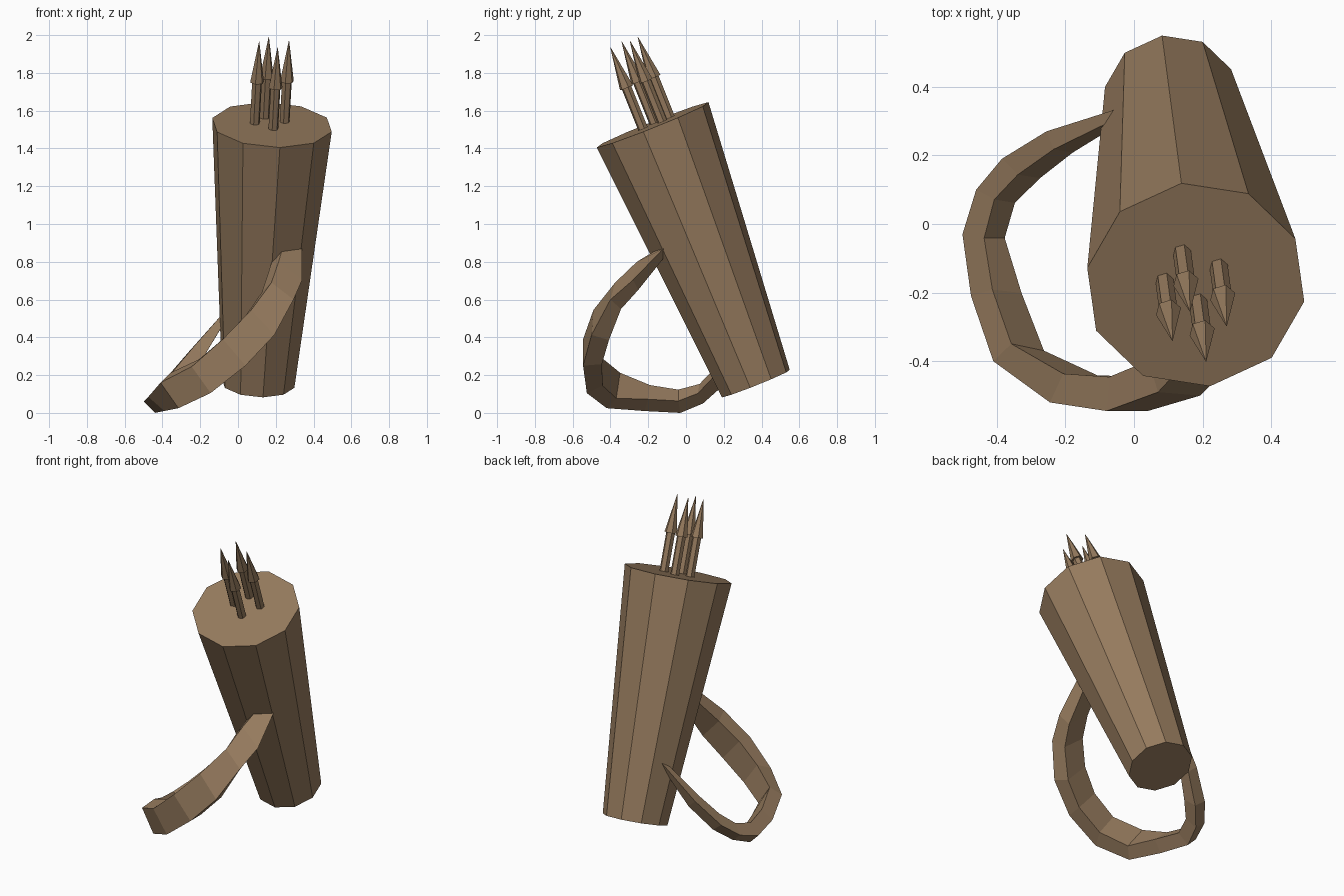
import bpy, bmesh, math
from mathutils import Vector, Matrix

cube = bpy.data.objects.get("Cube")
if cube:
    bpy.data.objects.remove(cube, do_unlink=True)

leather = bpy.data.materials.new("brown_leather")
leather.use_nodes = True
brown = (0.305, 0.198, 0.112, 1)
leather.diffuse_color = brown
leather.node_tree.nodes["Principled BSDF"].inputs["Base Color"].default_value = brown


def finish(bm, name):
    """Turn a bmesh into a flat shaded object."""
    bmesh.ops.recalc_face_normals(bm, faces=bm.faces[:])
    mesh = bpy.data.meshes.new(name)
    bm.to_mesh(mesh)
    bm.free()
    mesh.materials.append(leather)
    obj = bpy.data.objects.new(name, mesh)
    bpy.context.collection.objects.link(obj)
    return obj


def loft(bm, rings):
    """Skin a list of point rings and cap both ends."""
    rows = [[bm.verts.new(p) for p in ring] for ring in rings]
    for low, high in zip(rows, rows[1:]):
        for i in range(len(low)):
            j = (i + 1) % len(low)
            bm.faces.new((low[i], low[j], high[j], high[i]))
    bm.faces.new(rows[0])
    bm.faces.new(rows[-1])


def tapered(name, base, axis, profile, sides, phase):
    """Sweep (radius, height) pairs round an axis."""
    turn = Vector((0, 0, 1)).rotation_difference(axis)
    angles = [phase + math.tau * i / sides for i in range(sides)]
    bm = bmesh.new()
    loft(bm, [[base + turn @ Vector((r * math.cos(a), r * math.sin(a), h)) for a in angles]
              for r, h in profile])
    return finish(bm, name)


# Leaning body, wider at the mouth
bottom, top = Vector((0.107, 0.37, 0.155)), Vector((0.18, -0.177, 1.525))
axis = (top - bottom).normalized()
tapered("quiver_body", bottom, axis, [(0.195, 0), (0.322, (top - bottom).length)], 10, math.radians(98))

# Four arrows, point up, parallel to the body
tips = [(0.112, -0.34, 1.965), (0.163, -0.255, 1.99), (0.21, -0.4, 1.935), (0.27, -0.297, 1.97)]
for n, tip in enumerate(tips, 1):
    start = Vector(tip) - axis * 0.5
    tapered(f"arrow_shaft_{n}", start, axis, [(0.027, 0), (0.027, 0.29)], 6, 0.3)
    tapered(f"arrow_head_{n}", start, axis, [(0.038, 0.27), (0.001, 0.5)], 6, 0.3)

# Carrying strap: upper and lower outer edge at each station, and thickness
stations = [
    ((-0.05, 0.335, 0.56), (-0.04, 0.32, 0.53), 0.03),
    ((-0.255, 0.27, 0.33), (-0.2, 0.26, 0.28), 0.06),
    ((-0.385, 0.19, 0.18), (-0.32, 0.18, 0.13), 0.08),
    ((-0.46, 0.1, 0.1), (-0.4, 0.09, 0.05), 0.08),
    ((-0.5, -0.03, 0.06), (-0.44, -0.03, 0), 0.09),
    ((-0.475, -0.21, 0.085), (-0.39, -0.22, 0.01), 0.09),
    ((-0.41, -0.4, 0.16), (-0.315, -0.42, 0.025), 0.09),
    ((-0.245, -0.52, 0.245), (-0.145, -0.525, 0.105), 0.1),
    ((-0.08, -0.545, 0.39), (0.04, -0.545, 0.25), 0.1),
    ((0.07, -0.49, 0.545), (0.193, -0.5, 0.413), 0.1),
    ((0.177, -0.375, 0.69), (0.294, -0.4, 0.6), 0.09),
    ((0.215, -0.26, 0.8), (0.34, -0.28, 0.704), 0.08),
    ((0.24, -0.12, 0.885), (0.34, -0.12, 0.87), 0.07),
]
centre = Vector((-0.08, -0.1, 0.45))
normal = Vector((-1, 0, 1)).normalized()
rings = []
for upper, lower, thick in stations:
    upper, lower = Vector(upper), Vector(lower)
    inward = centre - (upper + lower) / 2
    inward = (inward - normal * inward.dot(normal)).normalized() * thick
    rings.append([upper, lower, lower + inward, upper + inward])
bm = bmesh.new()
loft(bm, rings)
finish(bm, "carrying_strap")
